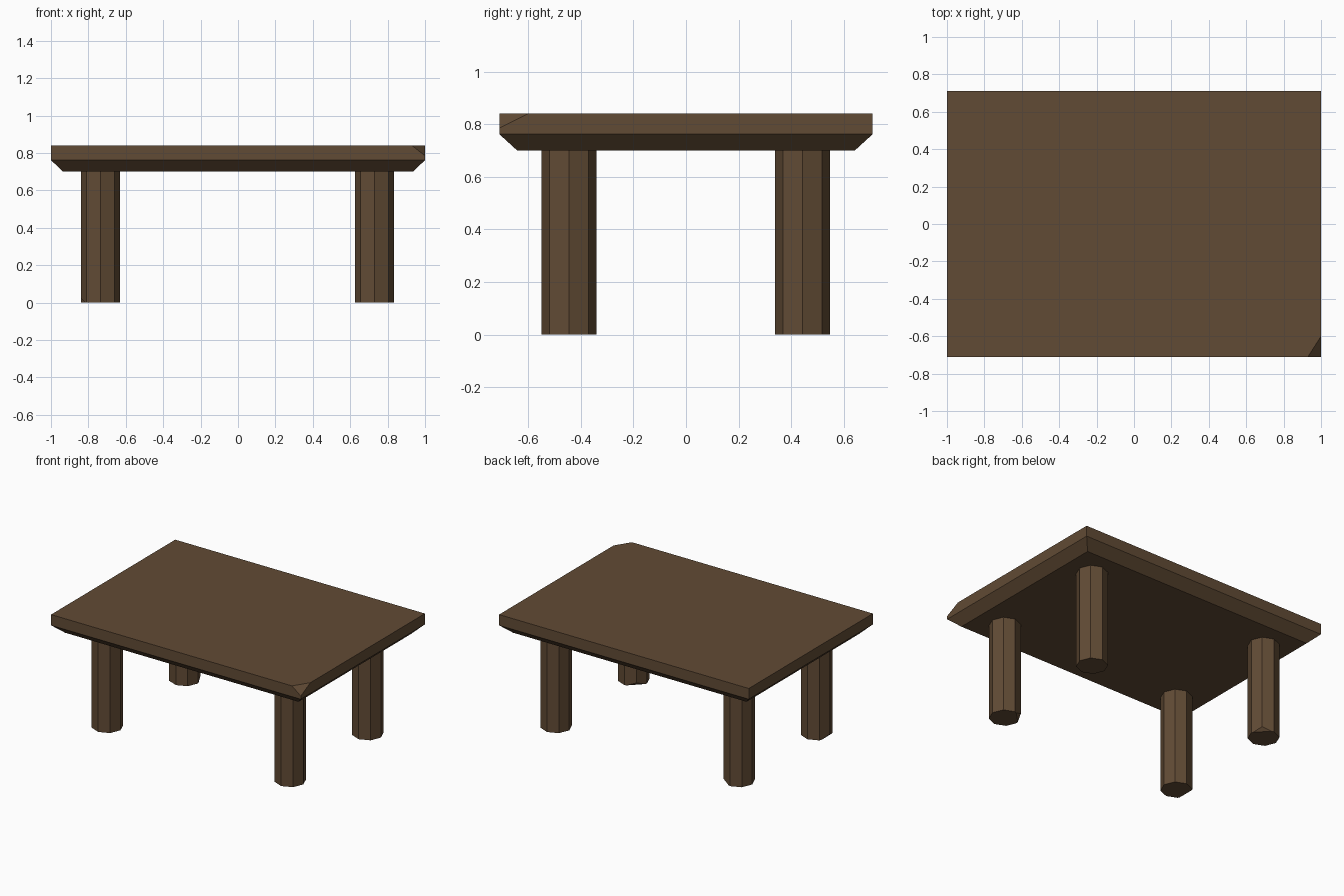
import bpy, bmesh
from math import cos, sin, radians
from mathutils import Vector

if "Cube" in bpy.data.objects:
    bpy.data.objects.remove(bpy.data.objects["Cube"])

wood = bpy.data.materials.new("dark_wood")
wood.diffuse_color = (0.12, 0.07, 0.035, 1)
wood.use_nodes = True
wood.node_tree.nodes["Principled BSDF"].inputs["Base Color"].default_value = wood.diffuse_color


def chip(bm, point, normal):
    """Slice off everything beyond a plane and cap the cut."""
    geom = bm.verts[:] + bm.edges[:] + bm.faces[:]
    cut = bmesh.ops.bisect_plane(bm, geom=geom, plane_co=point,
                                 plane_no=normal, clear_outer=True)
    edges = [e for e in cut["geom_cut"] if isinstance(e, bmesh.types.BMEdge)]
    bmesh.ops.holes_fill(bm, edges=edges, sides=0)


def loft(name, rings, chips=()):
    """Closed solid from stacked rings of points, with optional broken corners."""
    bm = bmesh.new()
    loops = [[bm.verts.new(p) for p in ring] for ring in rings]
    n = len(loops[0])
    bm.faces.new(loops[0][::-1])
    bm.faces.new(loops[-1])
    for lo, hi in zip(loops, loops[1:]):
        for i in range(n):
            j = (i + 1) % n
            bm.faces.new((lo[i], lo[j], hi[j], hi[i]))
    for point, normal in chips:
        chip(bm, point, normal)
    bmesh.ops.recalc_face_normals(bm, faces=bm.faces[:])
    mesh = bpy.data.meshes.new(name)
    bm.to_mesh(mesh)
    bm.free()
    mesh.materials.append(wood)
    obj = bpy.data.objects.new(name, mesh)
    bpy.context.collection.objects.link(obj)
    return obj


def rectangle(x, y, z):
    return [(-x, -y, z), (x, -y, z), (x, y, z), (-x, y, z)]


# Tabletop: slab with an undercut rim and one broken corner at the front right
a, b, c = Vector((0.93, -0.71, 0.84)), Vector((1, -0.6, 0.84)), Vector((1, -0.71, 0.785))
corner_normal = (b - a).cross(c - a)
if corner_normal.dot(Vector((1, -1, 1))) < 0:
    corner_normal.negate()
loft("tabletop",
     [rectangle(0.935, 0.642, 0.70), rectangle(1, 0.71, 0.762), rectangle(1, 0.71, 0.84)],
     [(a, corner_normal)])

# Legs: eight-sided posts, some with a small chip at the foot
R = 0.105
legs = {
    "front_left_leg": (-0.735, -0.445, 180),
    "front_right_leg": (0.73, -0.445, 135),
    "back_left_leg": (-0.735, 0.443, 45),
    "back_right_leg": (0.73, 0.443, None),
}
for name, (x, y, angle) in legs.items():
    rings = [[(x + R * cos(radians(45 * i)), y + R * sin(radians(45 * i)), z)
              for i in range(8)] for z in (0, 0.71)]
    chips = []
    if angle is not None:
        d = Vector((cos(radians(angle)), sin(radians(angle)), 0))
        chips.append((Vector((x, y, 0)) + d * (R - 0.025), d - Vector((0, 0, 1))))
    loft(name, rings, chips)
